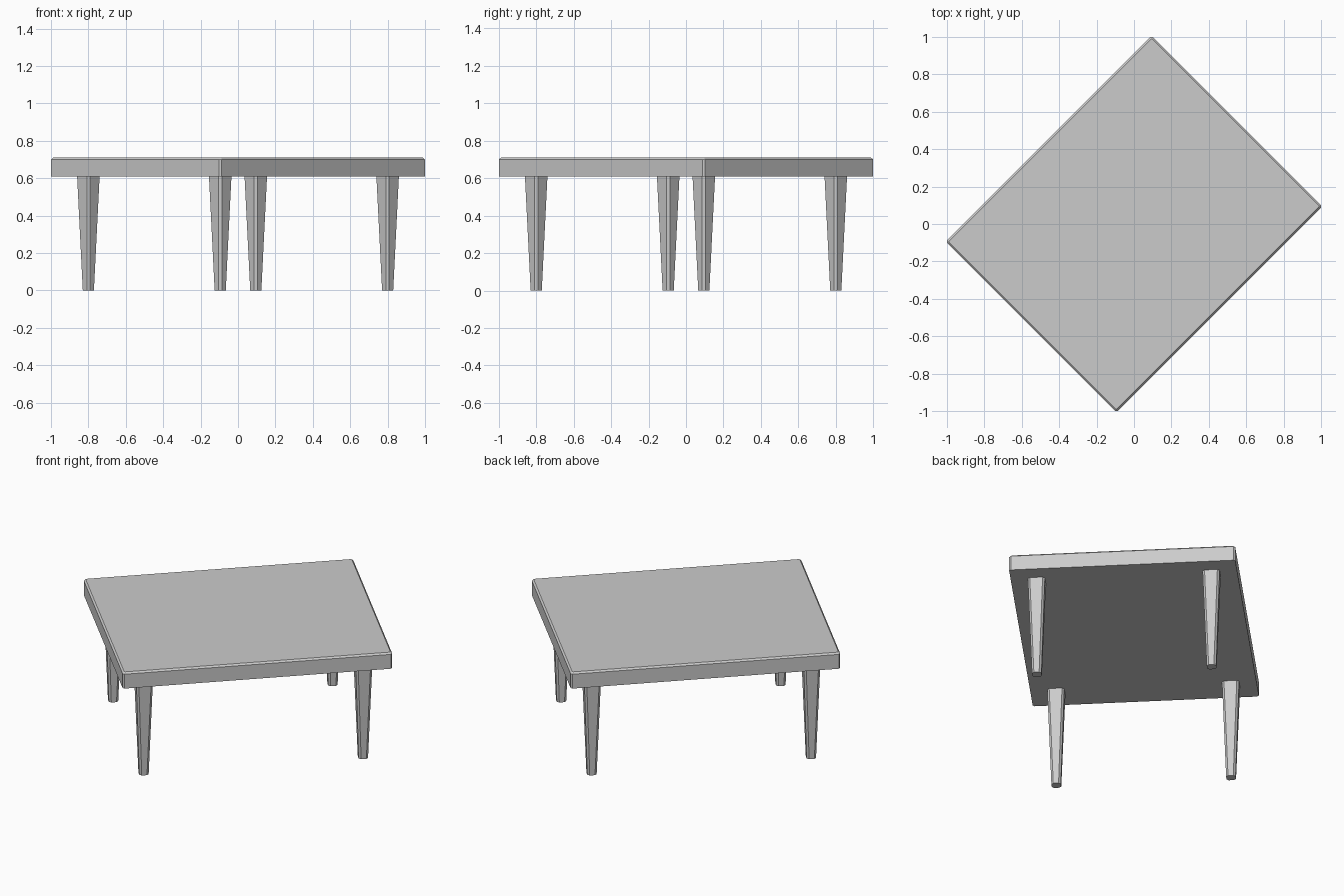
import bpy
import bmesh
from math import pi
from mathutils import Matrix

cube = bpy.data.objects.get("Cube")
if cube:
    bpy.data.objects.remove(cube, do_unlink=True)

grey = bpy.data.materials.new("light grey")
grey.use_nodes = True
colour = (0.6, 0.6, 0.6, 1)
grey.diffuse_color = colour
grey.node_tree.nodes["Principled BSDF"].inputs["Base Color"].default_value = colour

TURN = Matrix.Rotation(pi / 4, 4, 'Z')   # the table stands diagonally
LENGTH, WIDTH = 1.556, 1.29
UNDERSIDE, TOP = 0.61, 0.71


def chamfered_ring(bm, hx, hy, cut, z):
    """Rectangle with clipped corners, as a loop of eight vertices."""
    points = []
    for sx, sy in ((1, 1), (-1, 1), (-1, -1), (1, -1)):
        pair = [(sx * hx, sy * (hy - cut)), (sx * (hx - cut), sy * hy)]
        points += pair if sx * sy > 0 else pair[::-1]
    return [bm.verts.new((x, y, z)) for x, y in points]


def lofted(name, sections, location=(0, 0, 0)):
    """Solid through clipped rectangles given as (half x, half y, cut, z)."""
    bm = bmesh.new()
    rings = [chamfered_ring(bm, *s) for s in sections]
    for low, high in zip(rings, rings[1:]):
        for i in range(8):
            j = (i + 1) % 8
            bm.faces.new((low[i], low[j], high[j], high[i]))
    bm.faces.new(rings[0][::-1])
    bm.faces.new(rings[-1])
    mesh = bpy.data.meshes.new(name)
    bm.to_mesh(mesh)
    bm.free()
    mesh.materials.append(grey)
    obj = bpy.data.objects.new(name, mesh)
    obj.matrix_world = TURN @ Matrix.Translation(location)
    bpy.context.collection.objects.link(obj)
    return obj


# Tabletop with a small chamfer on the upper rim and corners
hx, hy, rim = LENGTH / 2, WIDTH / 2, 0.01
lofted("tabletop", [
    (hx, hy, rim, UNDERSIDE),
    (hx, hy, rim, TOP - rim),
    (hx - rim, hy - rim, rim / 2, TOP),
])

# Four tapered legs with clipped corners
for end, sx in (("front", -1), ("back", 1)):
    for side, sy in (("right", 1), ("left", -1)):
        lofted(f"{end}_{side}_leg", [
            (0.027, 0.027, 0.012, 0),
            (0.0485, 0.0485, 0.012, UNDERSIDE),
        ], (sx * 0.633, sy * 0.4985, 0))
